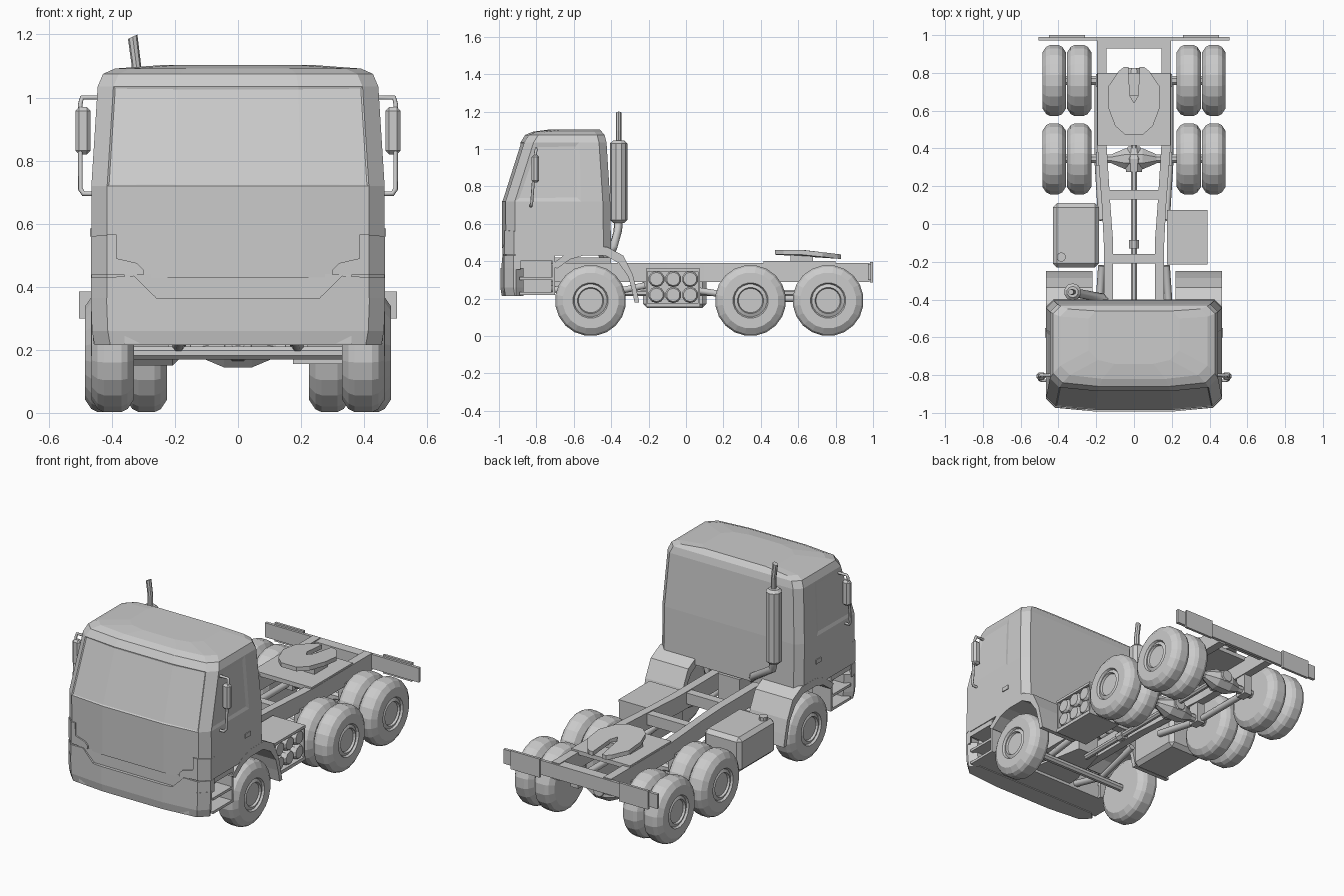
import bpy, bmesh, math
from mathutils import Vector

if "Cube" in bpy.data.objects:
    bpy.data.objects.remove(bpy.data.objects["Cube"])


def mesh(name, verts, faces, bevel=0.0):
    me = bpy.data.meshes.new(name)
    me.from_pydata(verts, [], faces)
    bm = bmesh.new()
    bm.from_mesh(me)
    bmesh.ops.recalc_face_normals(bm, faces=bm.faces)
    bm.to_mesh(me)
    bm.free()
    ob = bpy.data.objects.new(name, me)
    bpy.context.collection.objects.link(ob)
    if bevel:
        m = ob.modifiers.new("bevel", 'BEVEL')
        m.width, m.segments = bevel, 1
    return ob


def loft(name, rings, bevel=0.0):
    n, k = len(rings[0]), len(rings)
    faces = [(i * n + j, i * n + (j + 1) % n, (i + 1) * n + (j + 1) % n, (i + 1) * n + j)
             for i in range(k - 1) for j in range(n)]
    faces += [tuple(range(n)), tuple(range((k - 1) * n, k * n))]
    return mesh(name, [p for r in rings for p in r], faces, bevel)


def prism(name, pts, axis, a, b, bevel=0.0):
    def at(p, t):
        q = list(p)
        q.insert(axis, t)
        return q
    return loft(name, [[at(p, t) for p in pts] for t in (a, b)], bevel)


def box(name, x, y, z, bevel=0.0):
    return prism(name, [(x[0], y[0]), (x[1], y[0]), (x[1], y[1]), (x[0], y[1])], 2, z[0], z[1], bevel)


def lathe(name, prof, axis, loc, sides=18):
    """prof: (radius, offset along axis)."""
    rings = []
    for r, t in prof:
        ring = []
        for i in range(sides):
            a = 2 * math.pi * (i + 0.5) / sides
            p = [r * math.cos(a), r * math.sin(a)]
            p.insert(axis, t)
            ring.append(Vector(p) + Vector(loc))
        rings.append(ring)
    return loft(name, rings)


def tube(name, pts, r, res=1):
    cu = bpy.data.curves.new(name, 'CURVE')
    cu.dimensions, cu.bevel_depth, cu.bevel_resolution, cu.use_fill_caps = '3D', r, res, True
    sp = cu.splines.new('POLY')
    sp.points.add(len(pts) - 1)
    for q, p in zip(sp.points, pts):
        q.co = (*p, 1)
    ob = bpy.data.objects.new(name, cu)
    bpy.context.collection.objects.link(ob)
    bpy.ops.object.select_all(action='DESELECT')
    ob.select_set(True)
    bpy.context.view_layer.objects.active = ob
    bpy.ops.object.convert(target='MESH')


def section(z, w, yf, yb, ym):
    half = [(.43 * w, yf), (w - .05, yf + .02), (w, yf + .07), (w, ym), (w, yb - .04), (w - .04, yb)]
    return [(x, y, z) for x, y in half] + [(-x, y, z) for x, y in reversed(half)]


# cab shell with recessed windscreen and side windows
cab = loft("cab", [section(.43, .465, -.982, -.40, -.56), section(.72, .465, -.985, -.405, -.56),
                   section(1.035, .445, -.885, -.425, -.57), section(1.075, .428, -.86, -.435, -.57),
                   section(1.092, .39, -.82, -.45, -.57), section(1.103, .24, -.74, -.46, -.57)])
bm = bmesh.new()
bm.from_mesh(cab.data)
bm.faces.ensure_lookup_table()
screen = [bm.faces[12 + j] for j in (10, 11, 0)]
windows = [bm.faces[12 + j] for j in (2, 8)]
bmesh.ops.inset_region(bm, faces=screen, thickness=.008, depth=-.004)
bmesh.ops.inset_individual(bm, faces=windows, thickness=.03, depth=-.005)
bm.to_mesh(cab.data)
bm.free()

# bumper and lower cab
loft("bumper", [section(.215, .455, -.985, -.87, -.91), section(.26, .463, -.993, -.87, -.91),
                section(.365, .467, -.993, -.87, -.91)])
box("lower_cab", (-.36, .36), (-.975, -.72), (.22, .44))


def strip(name, cols, yf, out):
    """Thin panel wrapped round the cab front; cols: (x, z low, z high)."""
    rings = []
    for x, lo, hi in cols:
        a = abs(x)
        y = yf + (0 if a < .2 else (a - .2) / .215 * .02 if a < .415 else .02 + (a - .415))
        rings.append([(x, y - out, lo), (x, y - out, hi), (x, y + .03, hi), (x, y + .03, lo)])
    loft(name, rings)


def tyre(name, s, x0, x1, y):
    w = x1 - x0
    prof = [(.08, x0), (.15, x0), (.18, x0 + .02), (.19, x0 + .04), (.19, x1 - .04),
            (.18, x1 - .02), (.15, x1), (.095, x1), (.088, x1 - .012), (.07, x1 - .004), (.065, x1 - .016)]
    lathe(name, [(r, s * t) for r, t in prof], 0, (0, y, .19), 20)


for s, side in ((1, "right"), (-1, "left")):
    def X(a, b):
        return sorted((s * a, s * b))
    # front corner panels
    strip(side + "_bumper_wing", [(s * .26, .355, .366), (s * .33, .355, .435), (s * .415, .355, .43),
                                  (s * .466, .355, .43)], -.985, .008)
    strip(side + "_headlight", [(s * .30, .437, .455), (s * .32, .437, .475), (s * .385, .437, .49),
                                (s * .386, .437, .565), (s * .415, .437, .565), (s * .466, .437, .56)], -.985, .006)
    # entry steps
    for z in (.22, .30, .40):
        box(side + "_entry_step", X(.34, .46), (-.89, -.70), (z, z + .03 if z > .35 else z + .015))
    box(side + "_step_rear_panel", X(.34, .46), (-.715, -.70), (.22, .43))
    box(side + "_door_handle", X(.46, .47), (-.60, -.55), (.56, .585))
    # front wheel arch
    outer = [(-.72, .38), (-.63, .45), (-.55, .475), (-.42, .475), (-.335, .43), (-.285, .33), (-.265, .25), (-.25, .18)]
    inner = [(-.275, .18), (-.29, .25), (-.31, .32), (-.36, .39), (-.43, .43), (-.55, .43), (-.62, .41), (-.69, .36)]
    prism(side + "_wheel_arch", outer + inner, 0, *X(.22, .466))
    # wheels
    tyre(side + "_front_tyre", s, .33, .465, -.51)
    for y in (.345, .76):
        tyre(side + "_rear_outer_tyre", s, .36, .485, y)
        tyre(side + "_rear_inner_tyre", s, .225, .355, y)
        box(side + "_axle_bracket", X(.15, .20), (y - .035, y + .035), (.17, .31))
    # mirrors on tubular frames
    tube(side + "_mirror_frame", [(s * .44, -.80, 1.0), (s * .495, -.80, 1.0), (s * .50, -.805, .98),
                                  (s * .50, -.825, .71), (s * .49, -.83, .695), (s * .455, -.83, .695)], .008)
    box(side + "_mirror", X(.467, .516), (-.825, -.785), (.82, .97), .012)
    # chassis rail
    prism(side + "_chassis_rail", [(s * x, y) for x, y in
          [(.11, -.93), (.16, -.93), (.16, -.1), (.17, .1), (.195, .42), (.195, .98),
           (.145, .98), (.145, .42), (.125, .1), (.11, -.1)]], 2, .29, .39)
    # suspension arms and rear lights
    tube(side + "_suspension_arm", [(s * .17, .02, .25), (s * .19, .345, .20), (s * .19, .76, .20)], .02)
    tube(side + "_front_spring", [(s * .17, -.80, .27), (s * .19, -.51, .21), (s * .17, -.22, .27)], .02)
    box(side + "_rear_light", X(.26, .45), (.985, 1.0), (.285, .395))

# cross members and rear beam
for y in (-.185, .155, .955):
    box("cross_member", (-.16, .16), (y - .025, y + .025), (.32, .385))
box("rear_beam", (-.505, .505), (.972, .99), (.30, .385))

# axles, differentials and drive shaft
lathe("front_axle", [(.022, -.34), (.022, .34)], 0, (0, -.51, .19), 8)
for y in (.345, .76):
    lathe("rear_axle", [(.025, -.40), (.025, -.12), (.035, -.10), (.06, -.045), (.06, .045),
                        (.035, .10), (.025, .12), (.025, .40)], 0, (0, y, .20), 8)
    lathe("axle_nose", [(.045, -.07), (.055, .0), (.035, .065)], 1, (0, y, .21), 8)
lathe("drive_shaft", [(.018, -.42), (.018, -.13), (.028, -.13), (.028, -.085), (.018, -.085), (.018, .74)],
      1, (0, 0, .23), 8)
loft("gearbox", [[(-w, y, z0), (w, y, z0), (w, y, .42), (-w, y, .42)]
                 for y, w, z0 in ((-.9, .13, .23), (-.65, .13, .24), (-.4, .07, .25))])

# coupling deck and slotted coupling plate
box("coupling_deck", (-.193, .193), (.415, .80), (.375, .40))
box("coupling_pedestal", (-.11, .11), (.56, .68), (.40, .435))
right = [(.05, .475), (.10, .52), (.138, .62), (.135, .73), (.08, .81), (.055, .83), (.03, .83), (.022, .68)]
plate = prism("coupling_plate", [(0, .64)] + right[::-1] + [(-x, y) for x, y in right], 2, .435, .46)
for v in plate.data.vertices:
    v.co.z -= max(0, v.co.y - .63) * .12

# fuel tank on the left
box("fuel_tank", (-.43, -.185), (-.23, .11), (.15, .355), .022)
lathe("fuel_cap", [(.025, .345), (.025, .375)], 2, (-.385, -.175, 0), 10)

# air tanks in an open rack on the right
box("rack_top", (.175, .39), (-.215, .075), (.345, .36))
box("rack_base", (.175, .39), (-.215, .075), (.155, .175))
box("rack_back", (.175, .19), (-.215, .075), (.16, .36))
for y in (-.215, .065):
    box("rack_end", (.175, .388), (y, y + .01), (.16, .36))
for y in (-.158, -.068, .022):
    for z in (.22, .305):
        lathe("air_tank", [(.036, .18), (.044, .195), (.044, .375), (.036, .388)], 0, (0, y, z), 10)

# exhaust stack
lathe("silencer", [(.03, .605), (.046, .62), (.046, 1.03), (.03, 1.045)], 2, (-.325, -.36, 0), 10)
loft("exhaust_tip", [[(cx + .015 * math.cos(a), -.36 + .015 * math.sin(a), z + dz * math.cos(a))
                      for a in [math.pi * i / 4 for i in range(8)]]
                     for cx, z, dz in ((-.322, 1.03, 0), (-.322, 1.10, 0), (-.334, 1.193, .007))])
tube("exhaust_pipe", [(-.325, -.36, .62), (-.31, -.365, .56), (-.17, -.39, .47), (-.12, -.45, .42)], .024)
